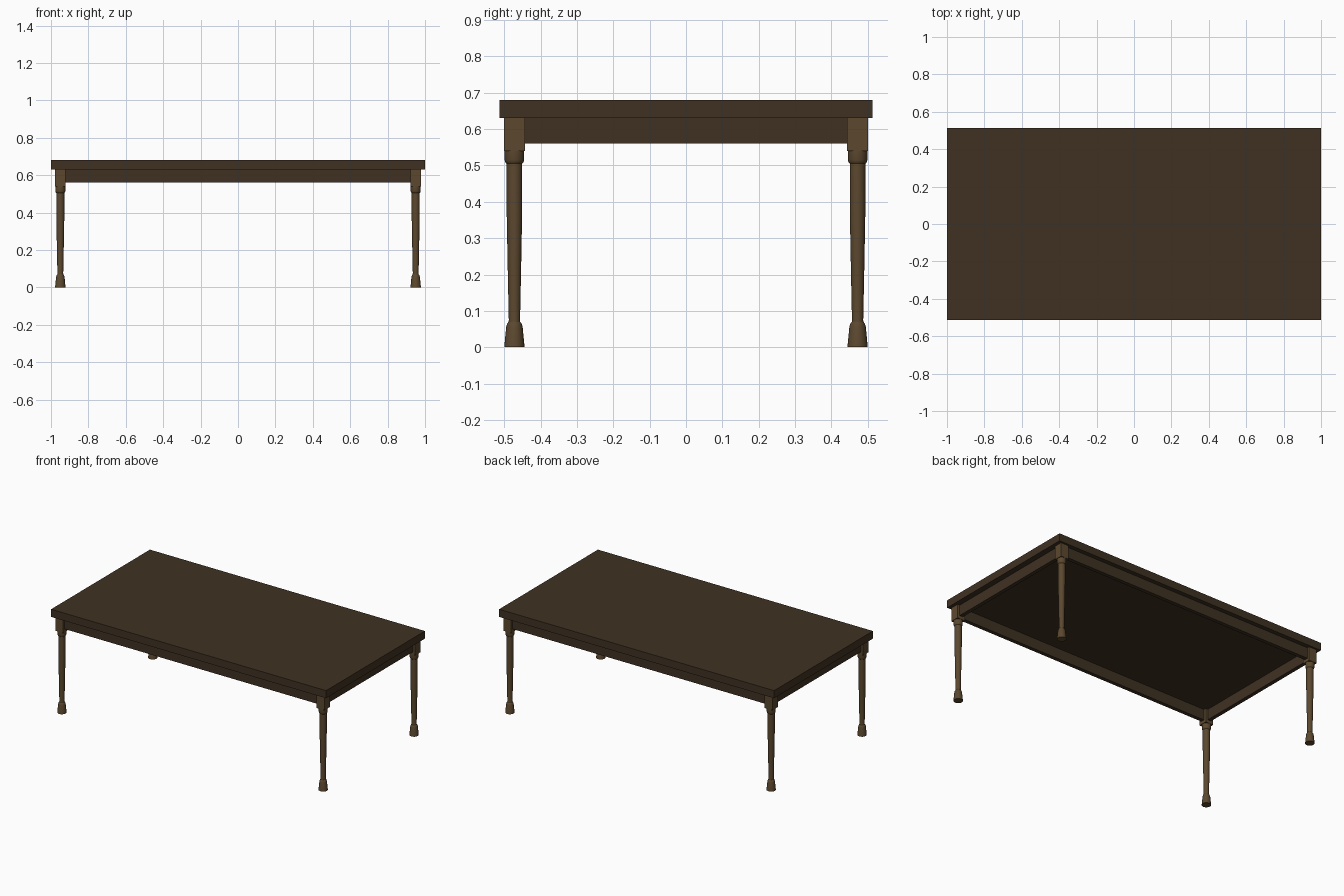
import bpy, bmesh, math

if "Cube" in bpy.data.objects:
    bpy.data.objects.remove(bpy.data.objects["Cube"])

LEG_X, LEG_Y = 0.95, 0.472


def material(name, color):
    m = bpy.data.materials.new(name)
    m.diffuse_color = (*color, 1)
    m.use_nodes = True
    m.node_tree.nodes["Principled BSDF"].inputs["Base Color"].default_value = m.diffuse_color
    return m


dark_wood = material("dark_wood", (0.050, 0.031, 0.016))
leg_wood = material("leg_wood", (0.105, 0.064, 0.028))


def add_object(name, bm, mat):
    mesh = bpy.data.meshes.new(name)
    bmesh.ops.recalc_face_normals(bm, faces=bm.faces)
    bm.to_mesh(mesh)
    bm.free()
    mesh.materials.append(mat)
    ob = bpy.data.objects.new(name, mesh)
    bpy.context.collection.objects.link(ob)
    return ob


def box(name, center, size, mat):
    bm = bmesh.new()
    bmesh.ops.create_cube(bm, size=1)
    bmesh.ops.scale(bm, vec=size, verts=bm.verts)
    bmesh.ops.translate(bm, vec=center, verts=bm.verts)
    return add_object(name, bm, mat)


def turned(name, x, y, profile, mat, sides=24):
    bm = bmesh.new()
    rings = []
    for r, z in profile:
        rings.append([bm.verts.new((x + r * math.cos(2 * math.pi * i / sides),
                                    y + r * math.sin(2 * math.pi * i / sides), z))
                      for i in range(sides)])
    for a, b in zip(rings, rings[1:]):
        for i in range(sides):
            j = (i + 1) % sides
            bm.faces.new((a[i], a[j], b[j], b[i]))
    bm.faces.new(rings[0][::-1])
    bm.faces.new(rings[-1])
    ob = add_object(name, bm, mat)
    bpy.ops.object.select_all(action='DESELECT')
    ob.select_set(True)
    bpy.context.view_layer.objects.active = ob
    bpy.ops.object.shade_smooth_by_angle(angle=math.radians(30))
    return ob


# Tabletop
box("tabletop", (0, 0, 0.655), (2, 1.026, 0.05), dark_wood)

# Turned leg: flared foot, tapered shaft, collar
leg_profile = [(0.028, 0), (0.0225, 0.057), (0.0195, 0.066), (0.016, 0.07),
               (0.0155, 0.075), (0.0185, 0.22), (0.0215, 0.38), (0.0215, 0.505),
               (0.0245, 0.508), (0.027, 0.515), (0.027, 0.542)]

for sx, side in ((-1, "left"), (1, "right")):
    # Side aprons
    box(f"{side}_apron", (sx * LEG_X, 0, 0.595), (0.025, 2 * LEG_Y - 0.05, 0.07), dark_wood)
    for sy, end in ((-1, "front"), (1, "back")):
        x, y = sx * LEG_X, sy * LEG_Y
        turned(f"{end}_{side}_leg", x, y, leg_profile, leg_wood)
        box(f"{end}_{side}_corner_block", (x, y, 0.585), (0.057, 0.057, 0.09), leg_wood)

# Long aprons
for sy, end in ((-1, "front"), (1, "back")):
    box(f"{end}_apron", (0, sy * LEG_Y, 0.595), (2 * LEG_X - 0.05, 0.025, 0.07), dark_wood)
